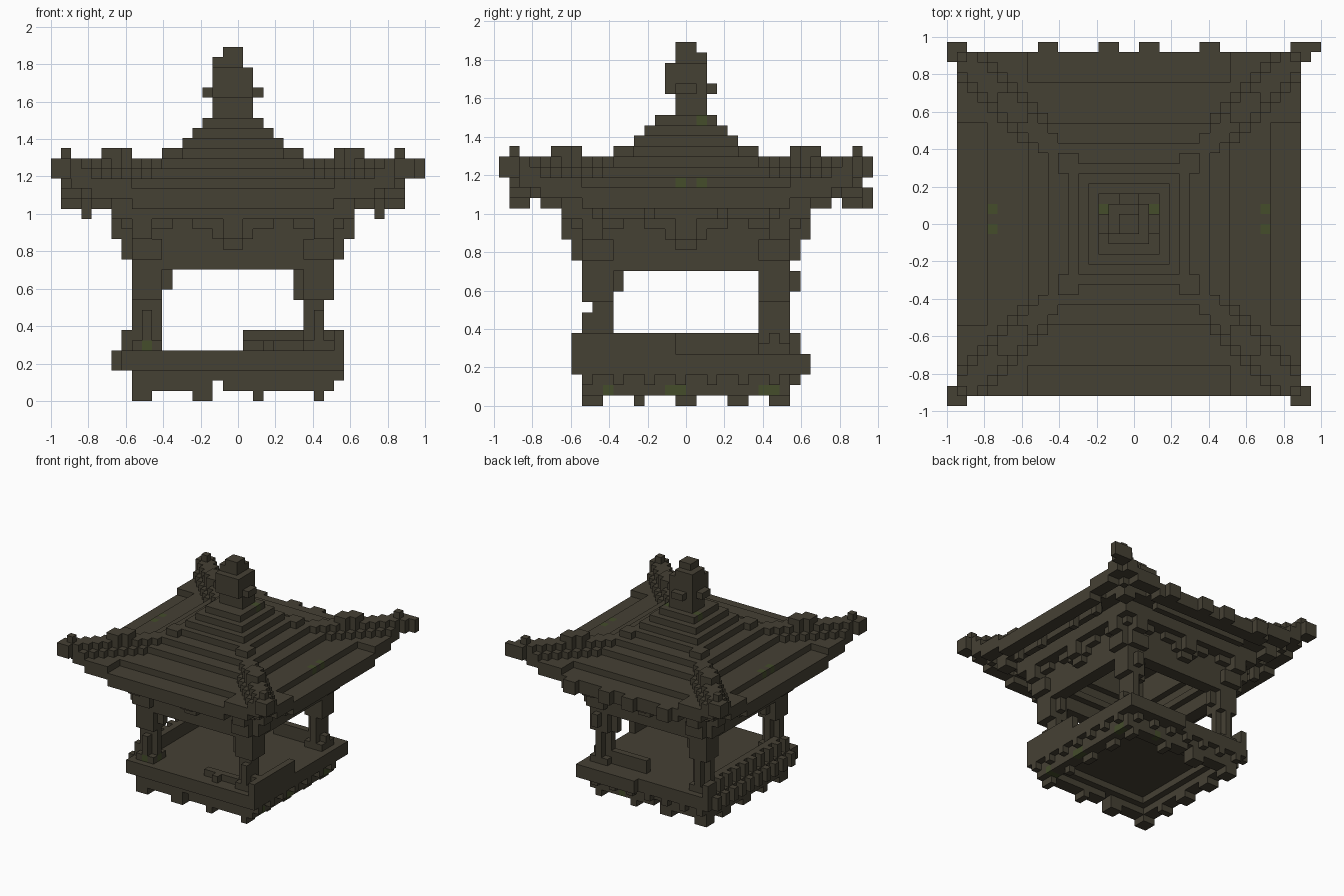
import bpy, bmesh

if "Cube" in bpy.data.objects:
    bpy.data.objects.remove(bpy.data.objects["Cube"])

V = 2 / 37            # size of one block
CX = -V / 2           # symmetry centre in x


def material(name, rgb):
    m = bpy.data.materials.new(name)
    m.diffuse_color = (*rgb, 1)
    m.use_nodes = True
    m.node_tree.nodes["Principled BSDF"].inputs["Base Color"].default_value = m.diffuse_color
    return m


MATS = [material("dark weathered wood", (0.060, 0.052, 0.034)),
        material("moss green", (0.058, 0.074, 0.024))]
MOSS = set()
PARTS = {}
DIRS = [(1, 0, 0), (-1, 0, 0), (0, 1, 0), (0, -1, 0), (0, 0, 1), (0, 0, -1)]


def box(a0, a1, b0, b1, k0, k1):
    """Block cells in half-open ranges, counted from the centre and the ground."""
    return {(a, b, k) for a in range(a0, a1) for b in range(b0, b1) for k in range(k0, k1)}


def ring(inner, outer, k0, k1):
    return box(-outer, outer, -outer, outer, k0, k1) - box(-inner, inner, -inner, inner, k0, k1)


def mirror4(cells):
    """Mirror over both vertical centre planes."""
    out = cells | {(-1 - a, b, k) for a, b, k in cells}
    return out | {(a, -1 - b, k) for a, b, k in out}


def sides4(cells):
    """Repeat on all four sides, mirrored and swapped."""
    return mirror4(cells | {(b, a, k) for a, b, k in cells})


def part(name, cells):
    """Store a part; each cell belongs to the first part that uses it."""
    PARTS[name] = cells.difference(*PARTS.values())


def build(name, cells, solid):
    """Mesh the outer faces of a part, leaving out faces hidden by neighbours."""
    bm = bmesh.new()
    verts = {}

    def vert(p):
        if p not in verts:
            verts[p] = bm.verts.new((CX + p[0] * V, p[1] * V, p[2] * V))
        return verts[p]

    for c in sorted(cells):
        for d in DIRS:
            if tuple(c[i] + d[i] for i in range(3)) in solid:
                continue
            ax = next(i for i in range(3) if d[i])
            u, w = (ax + 1) % 3, (ax + 2) % 3
            quad = []
            for du, dw in ((0, 0), (1, 0), (1, 1), (0, 1)):
                p = list(c)
                p[ax] += max(d[ax], 0)
                p[u] += du
                p[w] += dw
                quad.append(vert(tuple(p)))
            f = bm.faces.new(quad if d[ax] > 0 else quad[::-1])
            f.material_index = int(c in MOSS)
    me = bpy.data.meshes.new(name)
    bm.to_mesh(me)
    bm.free()
    for m in MATS:
        me.materials.append(m)
    bpy.context.collection.objects.link(bpy.data.objects.new(name, me))


# mossy blocks: eaves, upper roof, column foot, base skirt
for a, b, k in [(13, -1, 21), (13, 1, 21), (-14, -1, 21), (-14, 1, 21), (2, 1, 27), (-3, 1, 27),
                (9, -8, 1), (9, -2, 1), (9, -1, 1), (9, 7, 1), (9, 8, 1), (8, -8, 1),
                (-10, -9, 5), (-9, -10, 5), (-8, -9, 5), (-9, -9, 5), (-10, -4, 2), (4, 9, 1)]:
    MOSS.add((a, b, k))

# base: floor slab, skirt, teeth and feet
part("floor_slab", box(-11, 11, -11, 11, 3, 5) | box(1, 11, 11, 12, 3, 5))
skirt = ring(8, 10, 1, 3) - box(-2, -1, -12, 12, 1, 2) - box(9, 10, -9, 9, 1, 2) | box(8, 10, -9, 9, 1, 2)
part("base_skirt", skirt)
teeth = ring(7, 8, 2, 3)
for n in range(-10, 10, 3):
    teeth |= box(n, n + 1, 10, 11, 2, 3) | box(10, 11, n, n + 1, 2, 3)
part("base_teeth", teeth)
feet = set()
for a0, a1 in ((-10, -8), (-4, -2), (2, 3), (8, 9)):
    feet |= box(a0, a1, -10, -8, 0, 1) | box(a0, a1, 8, 10, 0, 1)
for b0, b1 in ((-10, -8), (-5, -4), (-1, 1), (4, 6), (9, 10)):
    feet |= box(-10, -8, b0, b1, 0, 1) | box(8, 9, b0, b1, 0, 1)
part("feet", feet)

# corner columns, cross-shaped with square foot and head
column = box(-10, -7, -9, -8, 5, 18) | box(-9, -8, -10, -7, 5, 18)
column |= box(-10, -7, -10, -7, 5, 6) | box(-10, -7, -10, -7, 10, 14)
columns = mirror4(column) - box(9, 10, -12, 12, 7, 10) - box(-12, 12, -10, -9, 9, 10)
part("corner_columns", columns)
braces = box(-7, -6, -9, -8, 11, 13) | box(-7, -6, 8, 9, 11, 13)
braces |= box(6, 7, -9, -8, 10, 13) | box(6, 7, 8, 9, 10, 13)
braces |= box(-9, -8, -7, -6, 11, 13) | box(8, 9, -7, -6, 11, 13) | box(8, 9, 10, 11, 11, 13)
part("column_braces", braces)

# low railings, with an open entrance at front and back
part("right_railing", box(10, 11, -11, -1, 5, 7))
part("back_railing", box(1, 8, 8, 9, 5, 7))
part("front_bench", box(1, 7, -9, -8, 5, 6) | box(3, 4, -10, -9, 5, 6))
part("left_railing", box(-10, -9, -8, 8, 5, 7))
balusters = set()
for n in range(-9, 10, 2):
    balusters |= box(-12, -11, n, n + 1, 3, 5) | box(-11, -10, n, n + 1, 5, 7)
part("left_balusters", balusters | box(-11, -10, 10, 11, 5, 7))

# lintel frame
part("lintel_frame", ring(8, 10, 13, 18) | ring(7, 8, 15, 16))

# stepped brackets at the corners and the middle of each side
corner = box(-11, -7, -11, -7, 14, 16) - box(-11, -10, -11, -10, 14, 16)
corner |= box(-12, -8, -10, -8, 16, 18) | box(-10, -8, -12, -8, 16, 18) | box(-11, -6, -11, -6, 17, 18)
part("corner_brackets", mirror4(corner))
mid = box(-1, 1, -11, -10, 15, 16) | box(-2, 2, -11, -10, 16, 17)
mid |= box(-4, 4, -11, -10, 17, 18) | box(-1, 1, -12, -11, 16, 18)
part("middle_brackets", sides4(mid))

# eave carrying beams
part("plate_beam", ring(10, 12, 18, 20) | ring(7, 8, 18, 20))
rafters = sides4(box(-8, 8, -14, -13, 19, 20))
for n in (-9, -4, 3, 8):
    rafters |= box(-15, -14, n, n + 1, 18, 20) | box(14, 15, n, n + 1, 18, 20)
part("eave_rafters", rafters)

# roof: stepped shell with raised hips and upturned corners
STEPS = ((14, 21), (10, 22), (8, 23), (6, 24), (5, 25), (4, 26), (3, 27), (0, 28))
roof = set()
for a in range(-17, 17):
    for b in range(-17, 17):
        p, q = max(a, -1 - a), max(b, -1 - b)
        d, m = max(p, q), min(p, q)
        top = next(t for s, t in STEPS if d >= s)
        bottom = min(top - 2, 22)
        if d >= 14:
            lift = (m >= 10) + (m >= 14)
            top += lift
            bottom = (19 if d >= 15 else 20) + lift + (m >= 16)
        elif d >= 7:
            bottom = 20 + (m >= 12)
        if d >= 7 and d - m <= 1:
            top = 24
            if 10 <= m and d <= 12 or m == 16:
                top = 25
        elif d == 6 and d - m <= 1:
            top = 25
        elif d >= 10 and d - m == 2:
            top = max(top, 23)
        roof |= box(a, a + 1, b, b + 1, bottom, top)
part("roof", roof)
part("hip_rafters", mirror4(box(12, 14, 12, 14, 19, 21) | box(14, 15, 14, 15, 20, 21)))

# corner tips and small rafter ends on the back eave
tips = box(-18, -16, -18, -16, 22, 24) | box(-18, -16, 16, 18, 22, 24)
tips |= box(16, 18, -18, -16, 22, 24) | box(16, 19, 17, 18, 22, 24) | box(16, 18, 16, 18, 22, 24)
part("corner_tips", tips)
ends = set()
for a0 in (-9, -3, 1, 7):
    ends |= box(a0, a0 + 2, 17, 18, 19, 21)
part("rafter_ends", ends)

# finial
finial = box(-2, 2, -1, 2, 28, 30) | box(-3, 3, -1, 1, 30, 31) | box(-1, 1, -2, 3, 30, 31)
finial |= box(-2, 2, -2, 2, 30, 33) | box(-2, 1, -1, 2, 33, 34) | box(-1, 1, -1, 1, 34, 35)
part("finial", finial)

everything = set().union(*PARTS.values())
for part_name, part_cells in PARTS.items():
    build(part_name, part_cells, everything)
